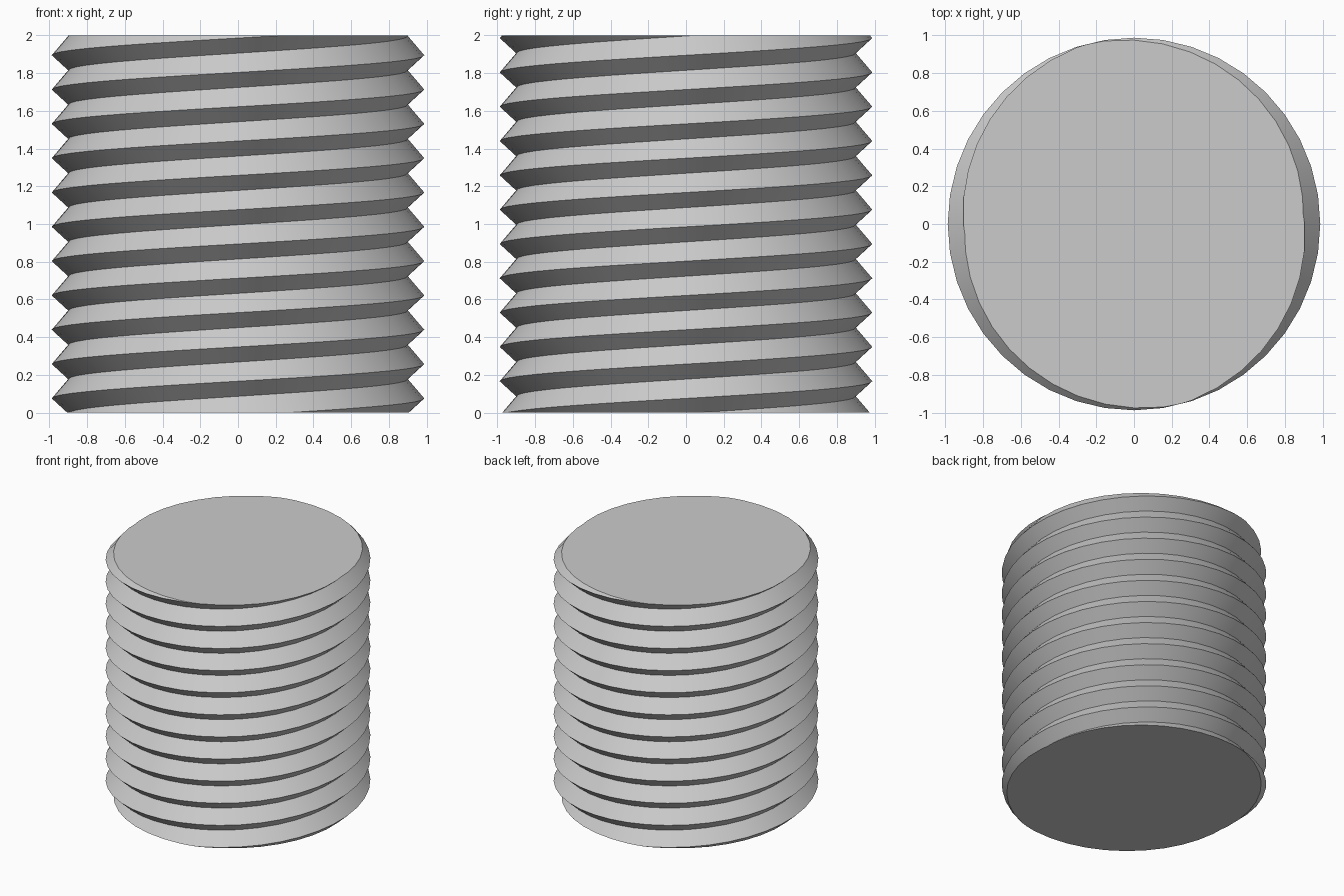
import bpy, bmesh, math

cube = bpy.data.objects.get("Cube")
if cube:
    bpy.data.objects.remove(cube, do_unlink=True)

HEIGHT = 2.0
PITCH = HEIGHT / 11        # distance between neighbouring ridges
STARTS = 2                 # two interleaved ridges
CREST, ROOT = 0.987, 0.90  # radii
UPPER_FLANK = 0.102        # rise from a crest to the root above it
CREST_Z = 0.076            # lowest crest height on the +x side
SIDES = 40
FIRST, LAST = -4, 14       # ridges overrun both ends before trimming

steel = bpy.data.materials.new("plain grey")
steel.use_nodes = True
grey = (0.6, 0.6, 0.6, 1)
steel.diffuse_color = grey
steel.node_tree.nodes["Principled BSDF"].inputs["Base Color"].default_value = grey

bm = bmesh.new()

# Columns of alternating crest and root points, climbing with the angle
columns = []
for j in range(SIDES):
    angle = 2 * math.pi * j / SIDES
    climb = STARTS * PITCH * j / SIDES
    column = []
    for k in range(FIRST, LAST):
        z = CREST_Z + k * PITCH + climb
        for radius, height in ((CREST, z), (ROOT, z + UPPER_FLANK)):
            column.append(bm.verts.new((radius * math.cos(angle),
                                        radius * math.sin(angle), height)))
    columns.append(column)

# Flank faces; the last column joins the first, shifted by one full turn
for j in range(SIDES):
    here, ahead = columns[j], columns[(j + 1) % SIDES]
    shift = 2 * STARTS if j == SIDES - 1 else 0
    for r in range(len(here) - shift - 1):
        s = r + shift
        bm.faces.new((here[r], ahead[s], ahead[s + 1], here[r + 1]))

# Trim flat at both ends and cap
for z, direction in ((0, -1), (HEIGHT, 1)):
    geom = bm.verts[:] + bm.edges[:] + bm.faces[:]
    cut = bmesh.ops.bisect_plane(bm, geom=geom, dist=1e-5, plane_co=(0, 0, z),
                                 plane_no=(0, 0, direction), clear_outer=True)
    rim = [e for e in cut["geom_cut"] if isinstance(e, bmesh.types.BMEdge)]
    bmesh.ops.contextual_create(bm, geom=rim)

loose = [v for v in bm.verts if not v.link_faces]
bmesh.ops.delete(bm, geom=loose, context='VERTS')
bmesh.ops.recalc_face_normals(bm, faces=bm.faces[:])

mesh = bpy.data.meshes.new("threaded_rod")
bm.to_mesh(mesh)
bm.free()
mesh.materials.append(steel)
rod = bpy.data.objects.new("threaded_rod", mesh)
bpy.context.collection.objects.link(rod)

bpy.ops.object.select_all(action='DESELECT')
rod.select_set(True)
bpy.context.view_layer.objects.active = rod
bpy.ops.object.shade_smooth_by_angle(angle=math.radians(30))
